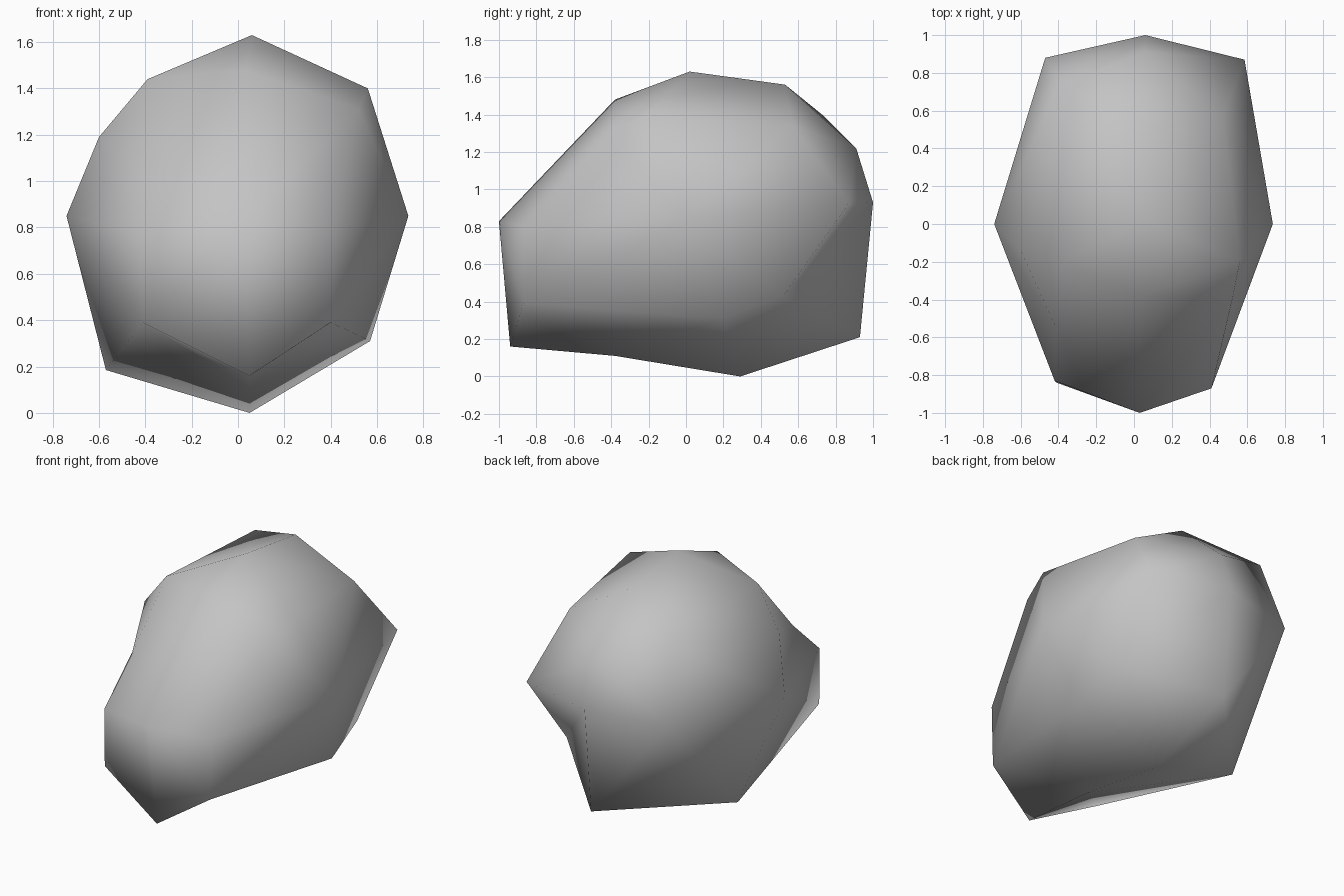
import bpy, bmesh
from mathutils import Vector

cube = bpy.data.objects.get("Cube")
if cube:
    bpy.data.objects.remove(cube, do_unlink=True)

# Rock corners, grouped from front to back
tail_base, right_cheek = (.06, .93, .21), (.585, .87, .925)
front = [(.03, -1, .83), (.05, -.94, .16), (.40, -.87, .39), (.41, -.87, .80),
         (-.42, -.83, .77), (-.41, -.84, .39)]
middle = [(-.41, -.555, 1.03), (.52, -.40, 1.31), (.03, -.38, 1.48), (.56, -.20, 1.40),
          (-.39, -.21, 1.44), (-.60, -.14, 1.19), (.06, .02, 1.63), (.735, 0, .85),
          (-.74, 0, .85), (.57, .19, .31), (-.57, .26, .185),
          (.05, -.38, .11), (.05, .29, 0)]
back = [(.06, .53, 1.56), (.47, .57, 1.34), (-.39, .74, 1.39), (.06, .91, 1.22),
        right_cheek, (-.47, .88, .91), (.06, 1, .93), (.53, .52, .43), tail_base]
corners = [Vector(p) for p in front + middle + back]

# Skin the corners on a ball so every one is kept, then move them into place
centre = Vector((0, 0, .8))
half = Vector((.73, 1, .8))
bm = bmesh.new()
place = {}
for p in corners:
    d = p - centre
    ball = Vector((d.x / half.x, d.y / half.y, d.z / half.z)).normalized()
    place[bm.verts.new(ball)] = p
bmesh.ops.convex_hull(bm, input=list(bm.verts))
for v, p in place.items():
    v.co = p

# Turn the crease at the back right so that the flank dips in
ends = [v for v, p in place.items() if p in (Vector(tail_base), Vector(right_cheek))]
crease = bm.edges.get(ends)
if crease:
    bmesh.ops.rotate_edges(bm, edges=[crease])
bmesh.ops.recalc_face_normals(bm, faces=list(bm.faces))
for f in bm.faces:
    f.smooth = True

mesh = bpy.data.meshes.new("rock")
bm.to_mesh(mesh)
bm.free()
rock = bpy.data.objects.new("rock", mesh)
bpy.context.collection.objects.link(rock)

# Plain grey stone
stone = bpy.data.materials.new("grey_stone")
stone.use_nodes = True
colour = (.55, .55, .55, 1)
stone.diffuse_color = colour
stone.node_tree.nodes["Principled BSDF"].inputs["Base Color"].default_value = colour
mesh.materials.append(stone)
